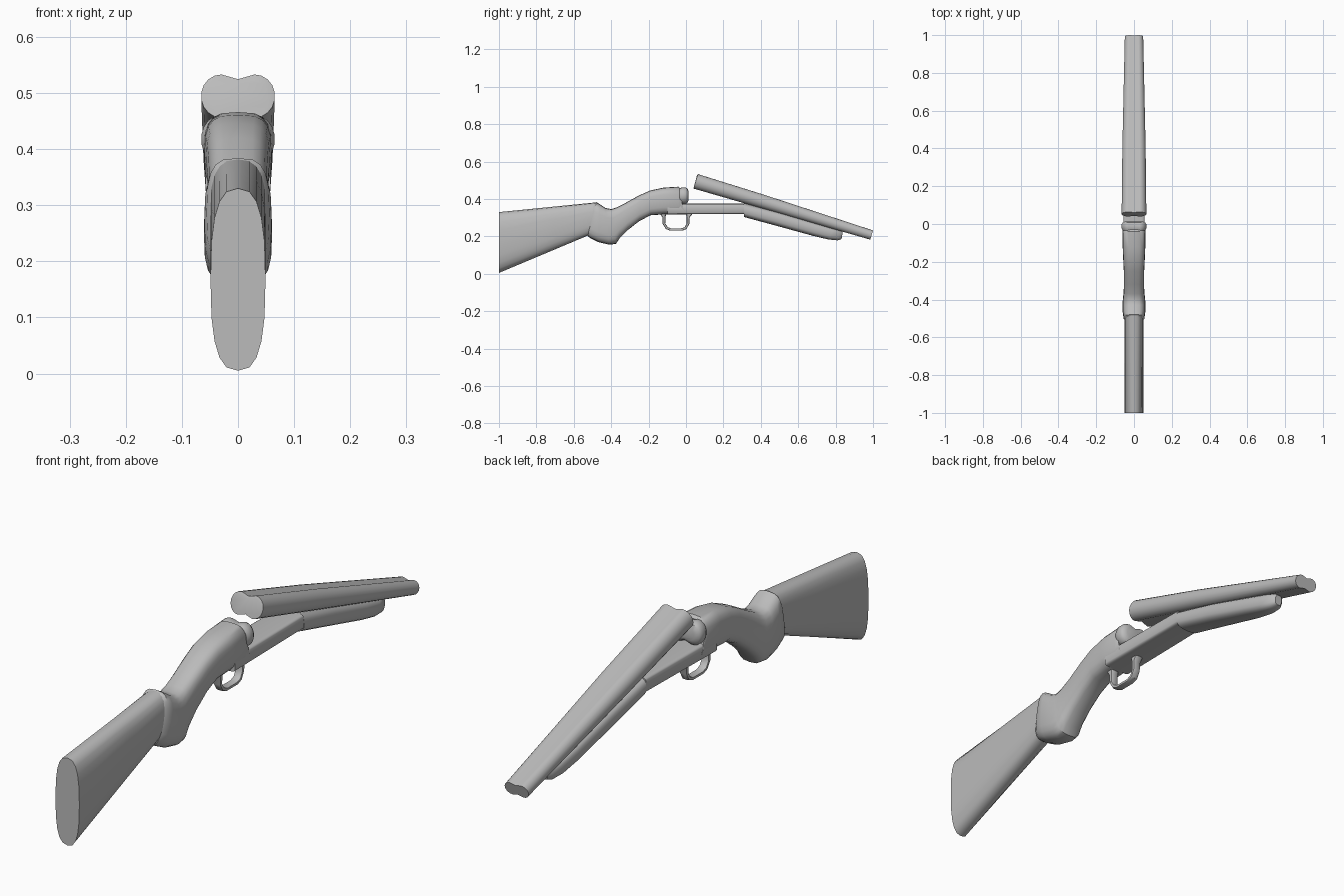
import bpy, bmesh, math
from mathutils import Vector

cube = bpy.data.objects.get("Cube")
if cube:
    bpy.data.objects.remove(cube, do_unlink=True)

GREY = (0.5, 0.5, 0.5, 1)
grey = bpy.data.materials.new("plain grey")
grey.use_nodes = True
grey.diffuse_color = GREY
grey.node_tree.nodes["Principled BSDF"].inputs["Base Color"].default_value = GREY


def rounded(power, count=20):
    """Unit superellipse as (across, up) pairs."""
    pts = []
    for i in range(count):
        a = 2 * math.pi * i / count
        c, s = math.cos(a), math.sin(a)
        pts.append((math.copysign(abs(c) ** (2 / power), c),
                    math.copysign(abs(s) ** (2 / power), s)))
    return pts


def twin_tubes(spread=0.45, valley=0.78):
    """Outline of two tubes side by side with a shallow filled valley."""
    arc = [math.radians(a) for a in range(-90, 91, 20)]
    right = [(spread + (1 - spread) * math.cos(a), math.sin(a)) for a in arc]
    left = [(-x, z) for x, z in reversed(right)]
    return [(0, -valley)] + right + [(0, valley)] + left


def loft(name, stations, outline, angle=40):
    """Skin outlines; a station is (top y, top z, bottom y, bottom z, half width)."""
    bm = bmesh.new()
    rings = []
    for ty, tz, by, bz, w in stations:
        top, bottom = Vector((0, ty, tz)), Vector((0, by, bz))
        mid, up = (top + bottom) / 2, (top - bottom) / 2
        rings.append([bm.verts.new(mid + up * v + Vector((w * u, 0, 0)))
                      for u, v in outline])
    n = len(outline)
    for a, b in zip(rings, rings[1:]):
        for i in range(n):
            j = (i + 1) % n
            bm.faces.new((a[i], a[j], b[j], b[i]))
    bm.faces.new(rings[0])
    bm.faces.new(rings[-1])
    bmesh.ops.recalc_face_normals(bm, faces=bm.faces)
    mesh = bpy.data.meshes.new(name)
    bm.to_mesh(mesh)
    bm.free()
    mesh.materials.append(grey)
    ob = bpy.data.objects.new(name, mesh)
    bpy.context.collection.objects.link(ob)
    bpy.ops.object.select_all(action='DESELECT')
    ob.select_set(True)
    bpy.context.view_layer.objects.active = ob
    bpy.ops.object.shade_smooth_by_angle(angle=math.radians(angle))
    return ob


# Shoulder stock
loft("stock", [
    (-1, .33, -1, .005, .049),
    (-.7, .36, -.7, .131, .049),
    (-.48, .382, -.5, .215, .049)], rounded(2.7))

# Grip bulb, wrist and the body up to the breech
loft("grip_and_body", [
    (-.495, .375, -.525, .2, .045),
    (-.48, .384, -.51, .19, .056),
    (-.46, .372, -.47, .17, .06),
    (-.43, .352, -.41, .156, .061),
    (-.40, .346, -.375, .16, .058),
    (-.37, .356, -.355, .19, .055),
    (-.32, .381, -.31, .235, .053),
    (-.25, .42, -.25, .282, .054),
    (-.19, .446, -.19, .313, .057),
    (-.12, .461, -.12, .318, .06),
    (-.04, .466, -.04, .32, .061),
    (-.03, .457, -.03, .32, .058),
    (-.028, .38, 0, .32, .058)], rounded(3.2))

# Flat bar that reaches forward to the hinge
loft("action_bar", [
    (-.1, .375, -.1, .318, .058),
    (.31, .375, .31, .32, .053)], rounded(7))

# Rounded twin breech face
loft("breech_face", [
    (-.035, .456, -.035, .378, .06),
    (-.024, .461, -.024, .374, .066),
    (-.002, .461, -.002, .374, .066),
    (.008, .456, .008, .38, .06),
    (.014, .44, .014, .395, .045)], twin_tubes())

# Twin barrels, tipped open and tapering to the muzzle
loft("barrels", [
    (.058, .524, .042, .464, .06),
    (.064, .533, .04, .456, .066),
    (.42, .422, .4, .352, .062),
    (1, .232, .985, .183, .049)], twin_tubes())

# Fore-end grip under the barrels
loft("fore_end", [
    (.31, .378, .31, .304, .055),
    (.5, .33, .48, .258, .052),
    (.7, .27, .68, .203, .045),
    (.79, .243, .76, .184, .038),
    (.83, .231, .81, .179, .028),
    (.838, .224, .832, .186, .015)], rounded(2.8))

# Trigger guard band: outer edge, inner edge and half width
loft("trigger_guard", [
    (-.14, .322, -.105, .322, .018),
    (-.126, .302, -.11, .302, .016),
    (-.125, .268, -.111, .27, .015),
    (-.108, .24, -.098, .25, .015),
    (-.085, .231, -.08, .243, .015),
    (-.02, .231, -.025, .243, .015),
    (.003, .24, -.007, .25, .015),
    (.018, .268, .004, .27, .015),
    (.02, .302, .004, .302, .016),
    (.036, .322, -.002, .322, .018)], rounded(4, 12))
